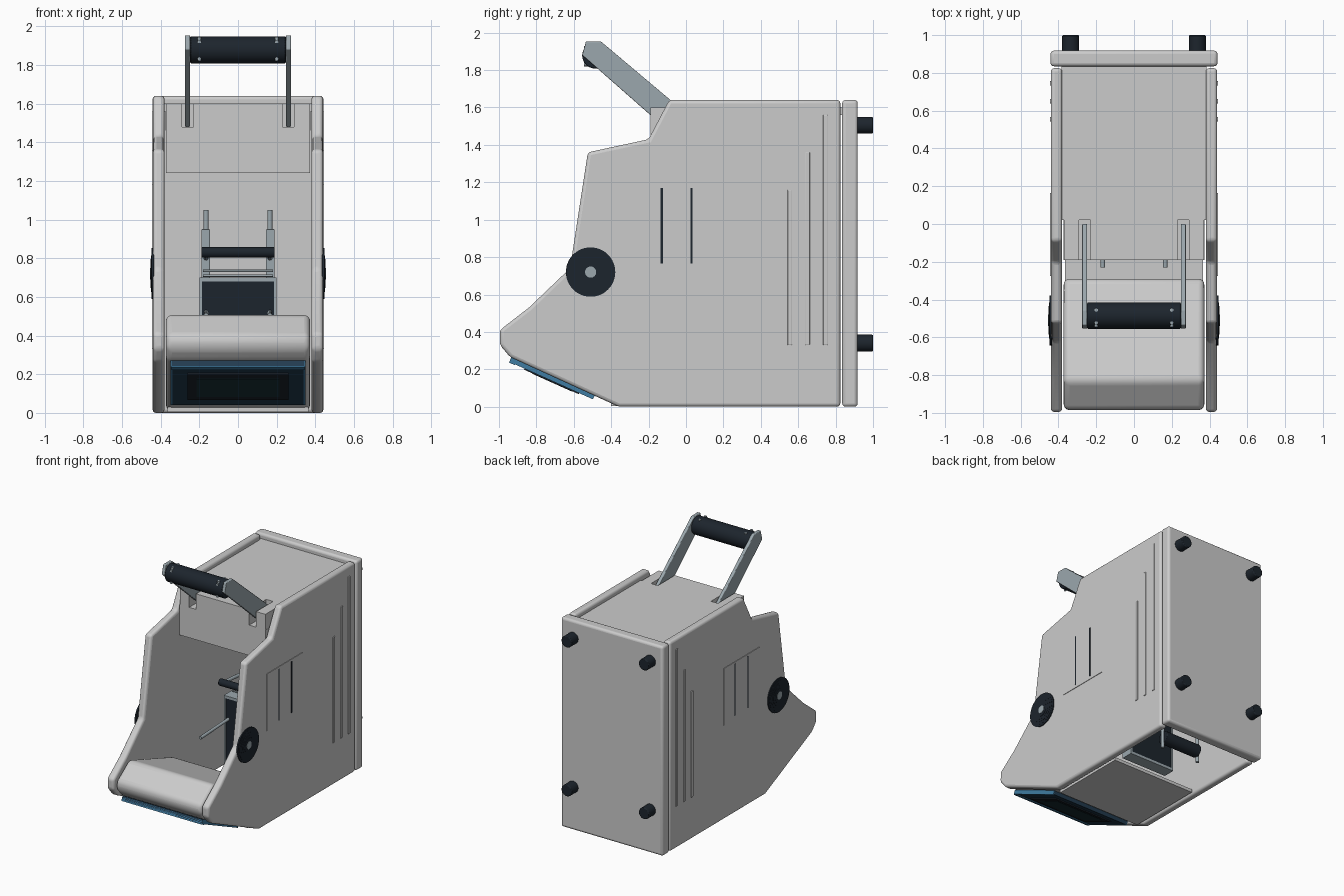
import bpy, bmesh, math
from mathutils import Vector

if "Cube" in bpy.data.objects:
    bpy.data.objects.remove(bpy.data.objects["Cube"])


def material(name, rgb):
    m = bpy.data.materials.new(name)
    m.diffuse_color = (*rgb, 1)
    m.use_nodes = True
    m.node_tree.nodes["Principled BSDF"].inputs["Base Color"].default_value = m.diffuse_color
    return m


DARK = material("rubber", (0.012, 0.018, 0.026))
STEEL = material("steel", (0.33, 0.39, 0.42))
BLUE = material("blue_trim", (0.05, 0.2, 0.36))
NAVY = material("navy_frame", (0.016, 0.045, 0.08))
GLASS = material("screen_glass", (0.01, 0.03, 0.04))


def finish(name, bm, mat=None, bevel=0, segs=3):
    bmesh.ops.recalc_face_normals(bm, faces=bm.faces)
    me = bpy.data.meshes.new(name)
    bm.to_mesh(me)
    bm.free()
    ob = bpy.data.objects.new(name, me)
    bpy.context.collection.objects.link(ob)
    if mat:
        me.materials.append(mat)
    if bevel:
        b = ob.modifiers.new("bevel", "BEVEL")
        b.width, b.segments, b.limit_method = bevel, segs, "ANGLE"
        b.angle_limit = math.radians(20)
    bpy.ops.object.select_all(action="DESELECT")
    ob.select_set(True)
    bpy.context.view_layer.objects.active = ob
    bpy.ops.object.shade_smooth_by_angle(angle=math.radians(35))
    return ob


def extrude_x(name, pts, x0, x1, mat=None, bevel=0, segs=3):
    """Extrude a (y, z) profile from x0 to x1."""
    bm = bmesh.new()
    f = bm.faces.new([bm.verts.new((x0, y, z)) for y, z in pts])
    r = bmesh.ops.extrude_face_region(bm, geom=[f])
    bmesh.ops.translate(bm, vec=(x1 - x0, 0, 0),
                        verts=[v for v in r["geom"] if isinstance(v, bmesh.types.BMVert)])
    return finish(name, bm, mat, bevel, segs)


def box(name, x0, x1, y0, y1, z0, z1, mat=None, bevel=0):
    return extrude_x(name, [(y0, z0), (y1, z0), (y1, z1), (y0, z1)], x0, x1, mat, bevel)


def rod(name, a, b, r, mat=None, bevel=0, n=32):
    a, b = Vector(a), Vector(b)
    bm = bmesh.new()
    bmesh.ops.create_cone(bm, cap_ends=True, segments=n, radius1=r, radius2=r, depth=(b - a).length)
    bm.transform((b - a).to_track_quat("Z", "Y").to_matrix().to_4x4())
    bmesh.ops.translate(bm, vec=(a + b) / 2, verts=bm.verts)
    return finish(name, bm, mat, bevel, 2)


# Side walls
WALL = [(-.36, 0), (.825, 0), (.825, 1.64), (-.09, 1.64), (-.2, 1.43), (-.525, 1.36),
        (-.62, .74), (-.84, .53), (-.995, .41), (-.995, .33), (-.94, .265)]
for s, side in ((1, "right"), (-1, "left")):
    extrude_x(side + "_wall", WALL, s * .38, s * .44, None, .018)

    # Round side knob with concentric rings
    rod(side + "_knob", (s * .435, -.51, .72), (s * .447, -.51, .72), .132, DARK, 0, 48)
    for i, r in enumerate((.115, .095, .075, .055)):
        rod(f"{side}_knob_step_{i}", (s * .44, -.51, .72), (s * (.4485 + i * .0015), -.51, .72), r, DARK, 0, 48)
    rod(side + "_knob_centre", (s * .44, -.51, .72), (s * .455, -.51, .72), .03, STEEL)

    # Hatch with two slots
    box(side + "_hatch", s * .43, s * .444, -.275, .165, .74, 1.185)
    for y in (-.13, .03):
        box(side + "_hatch_slot", s * .43, s * .4455, y - .006, y + .006, .765, 1.17, DARK)

    # Three raised ribs, longest at the back
    for y, top in ((.745, 1.56), (.65, 1.36), (.555, 1.16)):
        box(side + "_rib", s * .43, s * .446, y - .012, y + .012, .33, top, None, .003)

    # Handle arm and the block beside its slot
    extrude_x(side + "_handle_arm", [(-.555, 1.88), (-.535, 1.953), (-.455, 1.953), (0, 1.57),
                                     (0, 1.48), (-.1, 1.48)], s * .248, s * .274, STEEL, .005)
    box(side + "_slot_block", s * .29, s * .37, -.19, .02, 1.475, 1.6)
    for z in (1.83, 1.92):
        rod("grip_screw", (s * .2, -.49, z), (s * .2, -.545, z), .01, STEEL, 0, 12)
    for y in (-.455, -.525):
        rod("grip_screw", (s * .2, y, 1.88), (s * .2, y, 1.945), .01, STEEL, 0, 12)

    # Rear feet
    for z in (.34, 1.505):
        rod("rear_foot", (s * .335, .9, z), (s * .335, 1.0, z), .045, DARK, .006)

    # Inner guide rods, lever arms and forward prongs
    rod("guide_rod", (s * .165, .52, .05), (s * .165, .52, 1.05), .013, STEEL, 0, 16)
    box("lever_arm", s * .145, s * .19, .42, .5, .5, .95, STEEL, .005)
    rod("prong", (s * .165, -.23, .505), (s * .165, .12, .52), .012, STEEL, 0, 16)
    rod("lever_link", (s * .165, .05, .83), (s * .165, .45, .8), .013, STEEL, 0, 16)

# Handle grip
rod("handle_grip", (-.248, -.485, 1.878), (.248, -.485, 1.878), .07, DARK, .006, 48)

# Back panel, top panel, floor
box("back_panel", -.442, .442, .835, .918, 0, 1.64, None, .018)
box("top_panel", -.385, .385, .022, .84, 1.56, 1.6)
box("floor_panel", -.365, .365, -.4, .22, .005, .03)

# Upper fascia with slots for the arms
box("fascia", -.372, .372, -.19, -.16, 1.24, 1.478)
box("fascia_shelf", -.372, .372, -.19, .04, 1.45, 1.478)
box("fascia_centre_block", -.23, .23, -.19, .02, 1.475, 1.6)
box("fascia_rear_wall", -.375, .375, .02, .04, 1.46, 1.6)

# Front lip
extrude_x("front_lip", [(-.36, .01), (-.29, .01), (-.29, .33), (-.83, .512), (-.985, .40),
                        (-.985, .335), (-.93, .27)], -.372, .372, None, .03, 4)

# Sloping screen under the nose
U = Vector((.58, -.26)).normalized()
N = Vector((U.y, -U.x))
START = Vector((-.935, .262))


def sloped(name, half, u0, u1, h0, h1, mat):
    pts = [START + U * u + N * h for u, h in ((u0, h0), (u1, h0), (u1, h1), (u0, h1))]
    extrude_x(name, [tuple(p) for p in pts], -half, half, mat)


if N.y > 0:
    N = -N
sloped("screen_frame", .345, 0, .49, -.01, .022, NAVY)
sloped("screen_blue_edge", .345, 0, .035, -.01, .028, BLUE)
for s in (-1, 1):
    pts = [START + U * u + N * h for u, h in ((0, -.01), (.49, -.01), (.49, .024), (0, .024))]
    extrude_x("screen_side_trim", [tuple(p) for p in pts], s * .34, s * .348, BLUE)
sloped("screen_bezel", .26, .09, .41, 0, .03, DARK)
sloped("screen_glass", .215, .14, .37, 0, .032, GLASS)

# Inner unit: dark box with steel rim, crossbars and roller
box("inner_box", -.185, .185, .115, .2, .15, .68, DARK)
box("inner_box_rim_top", -.2, .2, .11, .205, .68, .7, STEEL)
for s in (-1, 1):
    box("inner_box_rim_side", s * .185, s * .2, .11, .205, .15, .69, STEEL)
box("inner_box_base", -.2, .2, .11, .205, .13, .15, STEEL)
for z in (.71, .735):
    rod("crossbar", (-.18, .19, z), (.18, .19, z), .006, STEEL, 0, 12)
rod("lever_grip", (-.19, .05, .83), (.19, .05, .83), .027, DARK, .004)
rod("rear_roller", (-.16, .52, .14), (.16, .52, .14), .05, DARK, .004)
